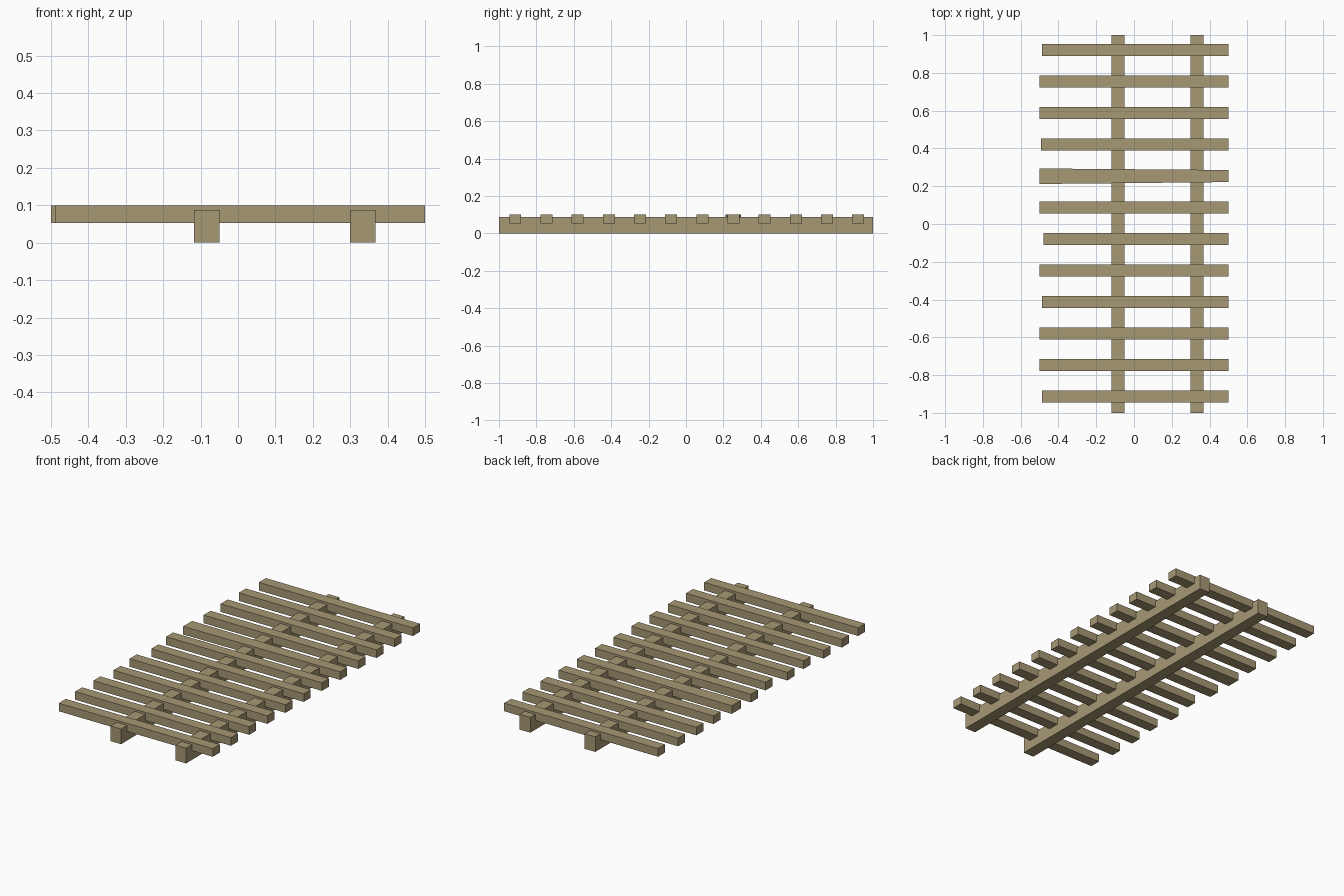
import bpy

if "Cube" in bpy.data.objects:
    bpy.data.objects.remove(bpy.data.objects["Cube"])

wood = bpy.data.materials.new("weathered_wood")
wood.diffuse_color = (0.385, 0.315, 0.175, 1)
wood.use_nodes = True
wood.node_tree.nodes["Principled BSDF"].inputs["Base Color"].default_value = wood.diffuse_color


def beam(name, x0, x1, left_y, right_y, z0, z1):
    """Box from x0 to x1; left_y / right_y are the (min, max) y at each end."""
    verts = [(x, y, z) for z in (z0, z1)
             for x, y in ((x0, left_y[0]), (x1, right_y[0]),
                          (x1, right_y[1]), (x0, left_y[1]))]
    faces = [(3, 2, 1, 0), (4, 5, 6, 7)]
    faces += [(i, (i + 1) % 4, (i + 1) % 4 + 4, i + 4) for i in range(4)]
    mesh = bpy.data.meshes.new(name)
    mesh.from_pydata(verts, [], faces)
    mesh.materials.append(wood)
    obj = bpy.data.objects.new(name, mesh)
    bpy.context.collection.objects.link(obj)
    return obj


# Two long runners underneath
for i, x in enumerate((-0.084, 0.333)):
    beam(f"runner_{i + 1}", x - 0.034, x + 0.034, (-1, 1), (-1, 1), 0, 0.088)

# Twelve cross slats, front to back, with slightly uneven left ends
left_ends = (-0.488, -0.5, -0.5, -0.488, -0.5, -0.478,
             -0.5, -0.5, -0.493, -0.5, -0.5, -0.488)
for i, left in enumerate(left_ends):
    y = -0.913 + i * 0.1667
    straight = (y - 0.032, y + 0.032)
    # One slat widens toward its left end
    wide = (y - 0.042, y + 0.040) if i == 7 else straight
    beam(f"slat_{i + 1}", left, 0.5, wide, straight, 0.053, 0.1)
